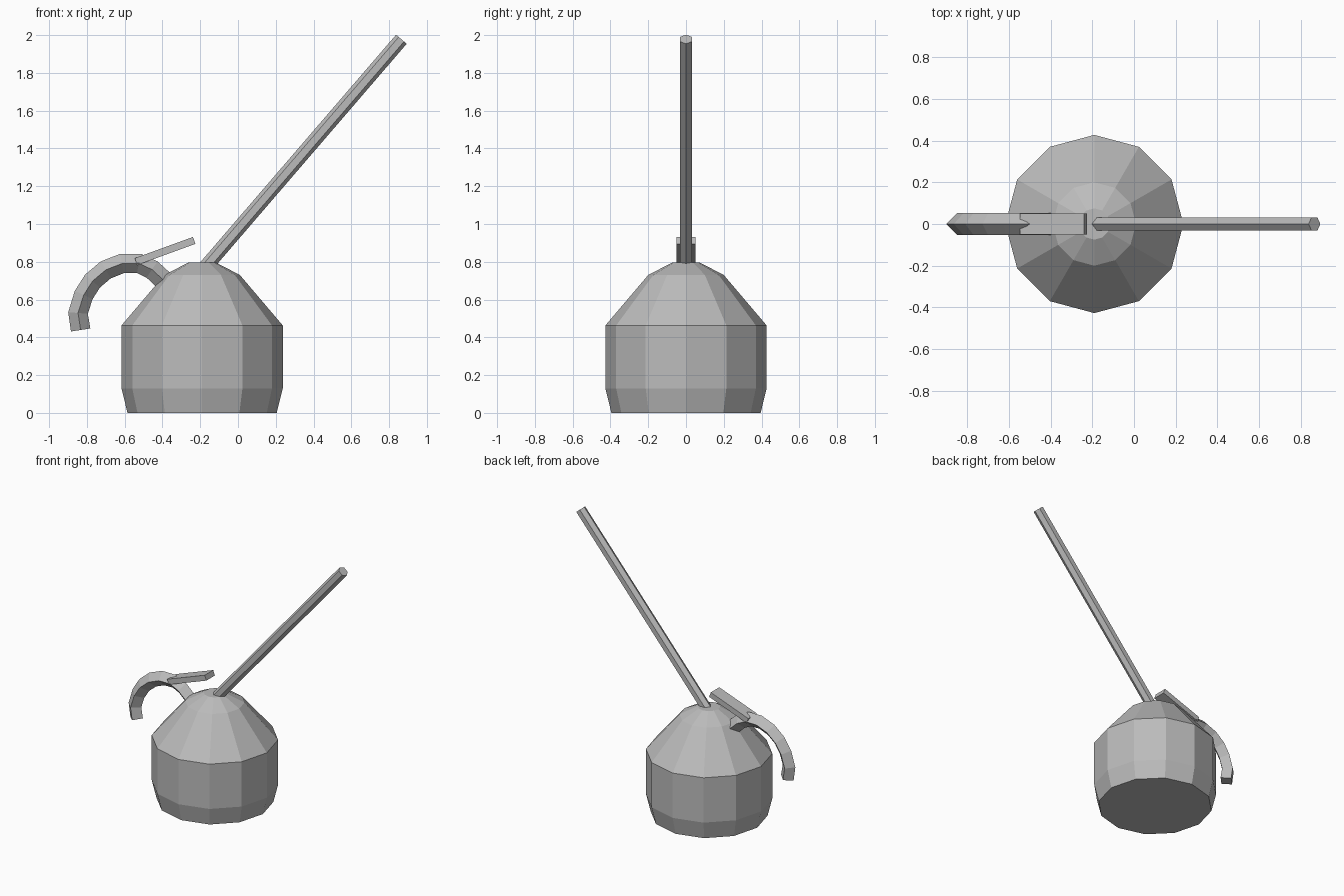
import bpy, bmesh
from math import sin, cos, tau, radians
from mathutils import Vector, Matrix

if "Cube" in bpy.data.objects:
    bpy.data.objects.remove(bpy.data.objects["Cube"])

grey = bpy.data.materials.new("plain grey metal")
grey.use_nodes = True
colour = (0.5, 0.5, 0.5, 1)
grey.diffuse_color = colour
grey.node_tree.nodes["Principled BSDF"].inputs["Base Color"].default_value = colour

SIDE = Vector((0, 1, 0))


def finish(name, bm):
    bmesh.ops.recalc_face_normals(bm, faces=bm.faces)
    mesh = bpy.data.meshes.new(name)
    bm.to_mesh(mesh)
    bm.free()
    mesh.materials.append(grey)
    obj = bpy.data.objects.new(name, mesh)
    bpy.context.collection.objects.link(obj)
    return obj


def ring(centre, u, v, radius, sides):
    return [centre + radius * (cos(tau * i / sides) * u + sin(tau * i / sides) * v)
            for i in range(sides)]


def loft(name, rings):
    """Skin a row of equal rings and cap both ends."""
    bm = bmesh.new()
    rows = [[bm.verts.new(p) for p in r] for r in rings]
    n = len(rows[0])
    for a, b in zip(rows, rows[1:]):
        for i in range(n):
            j = (i + 1) % n
            bm.faces.new((a[i], a[j], b[j], b[i]))
    bm.faces.new(rows[0])
    bm.faces.new(rows[-1])
    return finish(name, bm)


def tube(name, path, radius, sides):
    """Mitred tube along an (x, z) path, with one ridge in the middle plane."""
    pts = [Vector((x, 0, z)) for x, z in path]
    rings = []
    for i, p in enumerate(pts):
        before = (p - pts[i - 1]).normalized() if i else None
        after = (pts[i + 1] - p).normalized() if i + 1 < len(pts) else None
        tangent = ((before or after) + (after or before)).normalized()
        rings.append(ring(p, tangent.cross(SIDE), SIDE, radius, sides))
    return loft(name, rings)


# Faceted can with tapered foot and shoulder
body_profile = [(0.395, 0), (0.427, 0.13), (0.427, 0.463), (0.2, 0.73), (0.075, 0.795)]
loft("can_body", [ring(Vector((-0.19, 0, z)), Vector((1, 0, 0)), SIDE, r, 12)
                  for r, z in body_profile])

# Long straight six-sided spout
tube("spout", [(-0.196, 0.745), (0.865, 1.978)], 0.037, 6)

# Curved handle of diamond section
handle_path = [(-0.833, 0.439), (-0.847, 0.529), (-0.817, 0.624), (-0.77, 0.698),
               (-0.70, 0.757), (-0.614, 0.791), (-0.524, 0.791), (-0.455, 0.759),
               (-0.375, 0.685)]
tube("handle", handle_path, 0.052, 4)

# Tilted thumb lever
bm = bmesh.new()
bmesh.ops.create_cube(bm, size=1, matrix=Matrix.Translation((-0.386, 0, 0.857))
                      @ Matrix.Rotation(radians(-20), 4, "Y")
                      @ Matrix.Diagonal((0.328, 0.1, 0.039, 1)))
finish("thumb_lever", bm)
